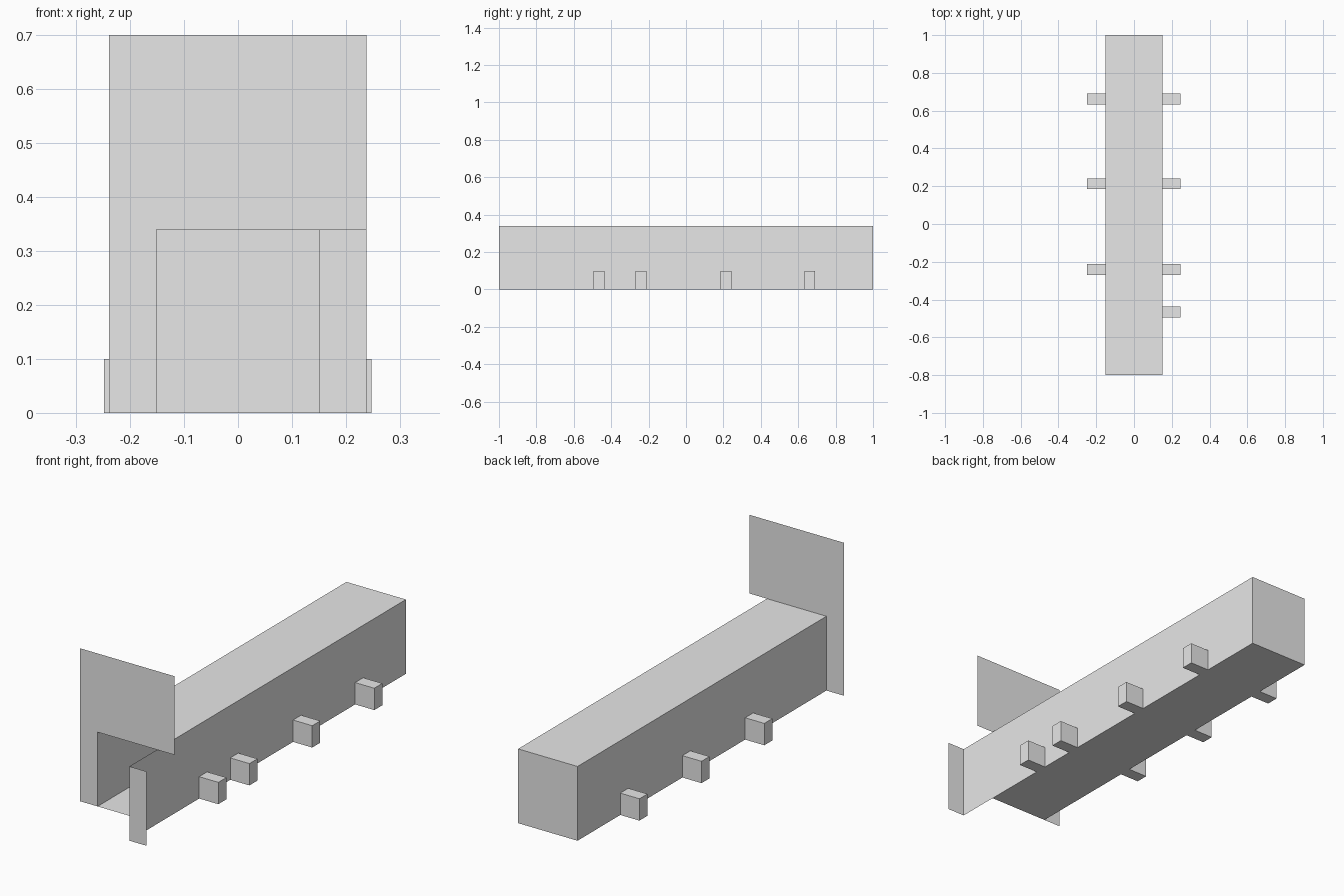
import bpy

cube = bpy.data.objects.get("Cube")
if cube:
    bpy.data.objects.remove(cube, do_unlink=True)

# Single material
grey = bpy.data.materials.new("light_grey")
grey.use_nodes = True
grey.diffuse_color = (0.8, 0.8, 0.8, 1)
grey.node_tree.nodes["Principled BSDF"].inputs["Base Color"].default_value = (0.8, 0.8, 0.8, 1)

# Main dimensions
LEFT, RIGHT = -0.151, 0.15        # tunnel walls
PLATE_L, PLATE_R = -0.239, 0.238  # facade edges
FRONT, BACK, DOOR = -0.8, 1.0, -1.0
ROOF, TOP = 0.34, 0.7


def make(name, verts, faces):
    mesh = bpy.data.meshes.new(name)
    mesh.from_pydata(verts, [], faces)
    mesh.materials.append(grey)
    obj = bpy.data.objects.new(name, mesh)
    bpy.context.collection.objects.link(obj)
    return obj


def sheet(name, outline, y):
    """Thin upright sheet facing the front."""
    return make(name, [(x, y, z) for x, z in outline], [range(len(outline))])


def block(name, x0, x1, y0, y1, z0, z1):
    verts = [(x, y, z) for x in (x0, x1) for y in (y0, y1) for z in (z0, z1)]
    return make(name, verts, [(0, 1, 3, 2), (4, 6, 7, 5), (0, 4, 5, 1),
                              (2, 3, 7, 6), (0, 2, 6, 4), (1, 5, 7, 3)])


# Hollow tunnel, open at the front; its left wall runs on to the door strip
ring = [(LEFT, 0), (RIGHT, 0), (RIGHT, ROOF), (LEFT, ROOF)]
verts = [(x, y, z) for y in (FRONT, BACK) for x, z in ring]
verts += [(RIGHT, DOOR, 0), (RIGHT, DOOR, ROOF)]
make("tunnel_body", verts, [(0, 4, 5, 1), (8, 1, 5, 6, 2, 9), (2, 6, 7, 3),
                            (3, 7, 4, 0), (4, 7, 6, 5)])

# Front facade with the opening notched out of its lower corner
sheet("front_facade", [(PLATE_L, 0), (LEFT, 0), (LEFT, ROOF), (PLATE_R, ROOF),
                       (PLATE_R, TOP), (PLATE_L, TOP)], FRONT)

# Narrow strip standing ahead of the facade
sheet("front_strip", [(RIGHT, 0), (PLATE_R, 0), (PLATE_R, ROOF), (RIGHT, ROOF)], DOOR)

# Small side blocks, with one extra on the left
for i, y in enumerate((0.662, 0.213, -0.241, -0.466)):
    block(f"left_block_{i + 1}", RIGHT, 0.247, y - 0.029, y + 0.029, 0, 0.1)
    if i < 3:
        block(f"right_block_{i + 1}", -0.248, LEFT, y - 0.029, y + 0.029, 0, 0.1)
